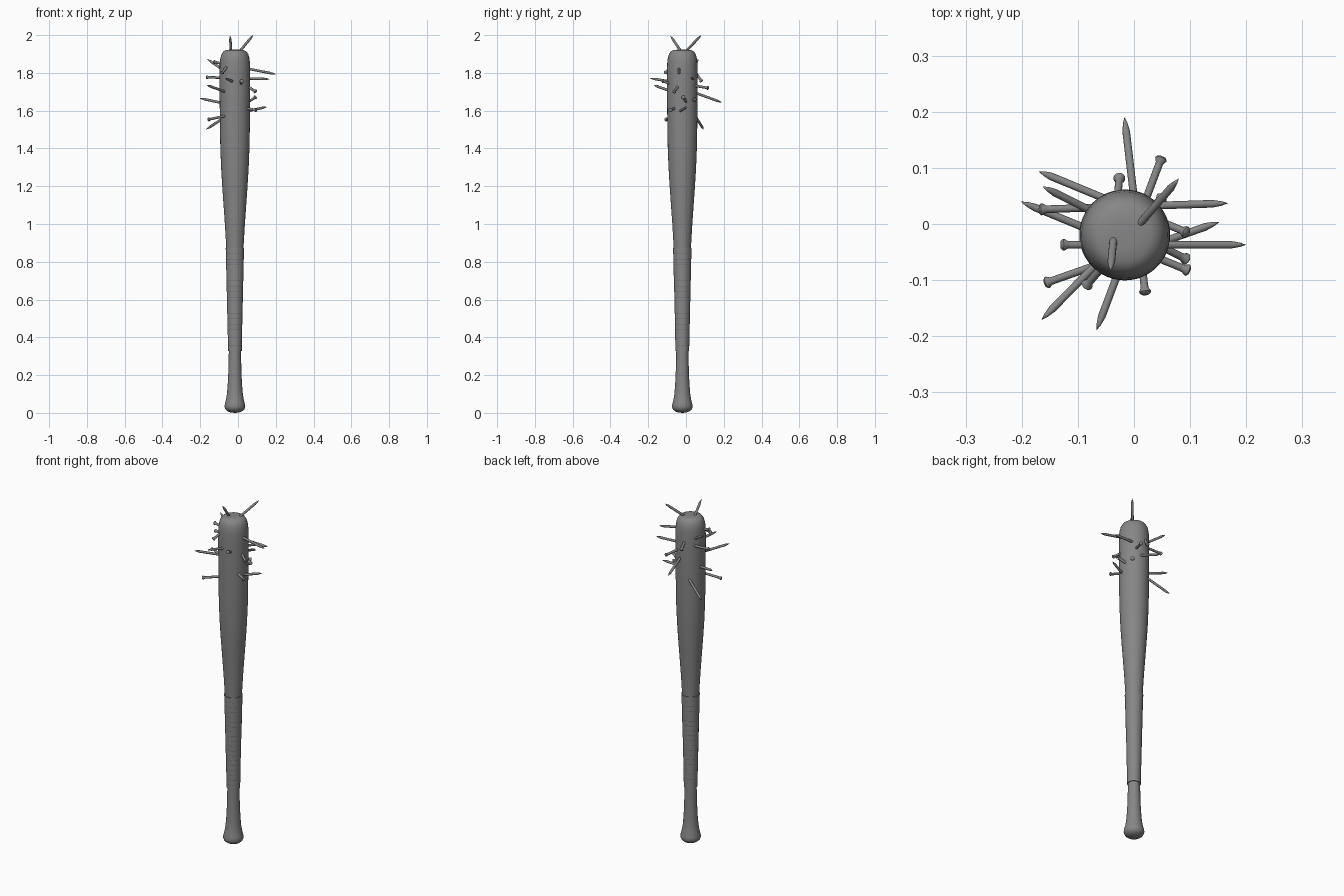
import bpy, bmesh, math
from mathutils import Vector

AXIS = Vector((-0.0165, -0.0195, 0))

# Dark grey shared by all parts
dark = bpy.data.materials.new("dark_grey")
dark.diffuse_color = (0.24, 0.24, 0.24, 1)


def lathe(name, profile, origin, direction=(0, 0, 1), sides=48, angle=40):
    """Revolve (radius, height) points around a direction."""
    bm = bmesh.new()
    rings = []
    for r, h in profile:
        if r == 0:
            rings.append([bm.verts.new((0, 0, h))])
        else:
            rings.append([bm.verts.new((r * math.cos(2 * math.pi * i / sides),
                                        r * math.sin(2 * math.pi * i / sides), h))
                          for i in range(sides)])
    for a, b in zip(rings, rings[1:]):
        for i in range(sides):
            j = (i + 1) % sides
            if len(a) == 1:
                bm.faces.new((a[0], b[j], b[i]))
            elif len(b) == 1:
                bm.faces.new((a[i], a[j], b[0]))
            else:
                bm.faces.new((a[i], a[j], b[j], b[i]))
    bmesh.ops.recalc_face_normals(bm, faces=bm.faces)
    mesh = bpy.data.meshes.new(name)
    bm.to_mesh(mesh)
    bm.free()
    mesh.materials.append(dark)
    obj = bpy.data.objects.new(name, mesh)
    bpy.context.collection.objects.link(obj)
    obj.location = origin
    obj.rotation_mode = 'QUATERNION'
    obj.rotation_quaternion = Vector(direction).to_track_quat('Z', 'Y')
    bpy.ops.object.select_all(action='DESELECT')
    obj.select_set(True)
    bpy.context.view_layer.objects.active = obj
    bpy.ops.object.shade_smooth_by_angle(angle=math.radians(angle))
    return obj


# Wooden bat body: knob, handle, taper and rounded barrel end
lathe("bat_body", [
    (0, 0.0), (0.022, 0.002), (0.038, 0.008), (0.050, 0.018), (0.055, 0.032),
    (0.053, 0.046), (0.047, 0.07), (0.042, 0.10), (0.038, 0.15), (0.035, 0.21),
    (0.032, 0.33), (0.035, 0.50), (0.040, 0.70), (0.046, 0.88), (0.053, 1.0),
    (0.060, 1.1), (0.067, 1.2), (0.073, 1.3), (0.077, 1.4), (0.079, 1.5),
    (0.0805, 1.65), (0.081, 1.80), (0.080, 1.85), (0.077, 1.877), (0.071, 1.899),
    (0.061, 1.914), (0.047, 1.921), (0.025, 1.923), (0, 1.923)], AXIS)

# Grip tape: overlapping wrapped bands with a small step at each edge
Z0, Z1, BANDS = 0.327, 0.872, 19
tape = [(0.030, Z0)]
for k in range(BANDS):
    for f, step in ((0.0, 0.0010), (0.93, 0.0004)):
        t = (k + f) / BANDS
        tape.append((0.0355 + 0.0125 * t ** 1.1 + step, Z0 + (Z1 - Z0) * t))
tape += [(0.0495, Z1 - 0.006), (0.0495, Z1), (0.043, Z1)]
lathe("grip_tape", tape, AXIS, angle=8)

# Nails driven through the barrel: (head position, tip position)
NAILS = [
    ((-0.128, -0.037, 1.858), (0.200, -0.037, 1.793)),
    ((-0.167, 0.026, 1.777), (0.168, 0.037, 1.767)),
    ((-0.157, -0.105, 1.553), (0.153, 0.004, 1.620)),
    ((0.049, 0.118, 1.720), (-0.067, -0.190, 1.772)),
    ((0.020, -0.123, 1.757), (-0.017, 0.191, 1.643)),
    ((0.094, -0.015, 1.672), (-0.170, 0.094, 1.500)),
    ((0.094, -0.063, 1.700), (-0.163, 0.067, 1.873)),
    ((0.097, -0.083, 1.602), (-0.202, 0.040, 1.666)),
    ((0.051, 0.048, 1.658), (-0.165, -0.171, 1.735)),
    ((-0.085, -0.110, 1.800), (0.080, 0.081, 2.000)),
    ((-0.026, 0.083, 1.755), (-0.042, -0.083, 1.997)),
]
for n, (head, tip) in enumerate(NAILS, 1):
    d = Vector(tip) - Vector(head)
    L = d.length
    lathe(f"nail_{n}", [
        (0, -0.003), (0.007, -0.002), (0.0105, 0.001), (0.0105, 0.004),
        (0.007, 0.010), (0.0068, 0.016), (0.0068, L - 0.028),
        (0.004, L - 0.012), (0, L)], head, d, sides=14, angle=35)
